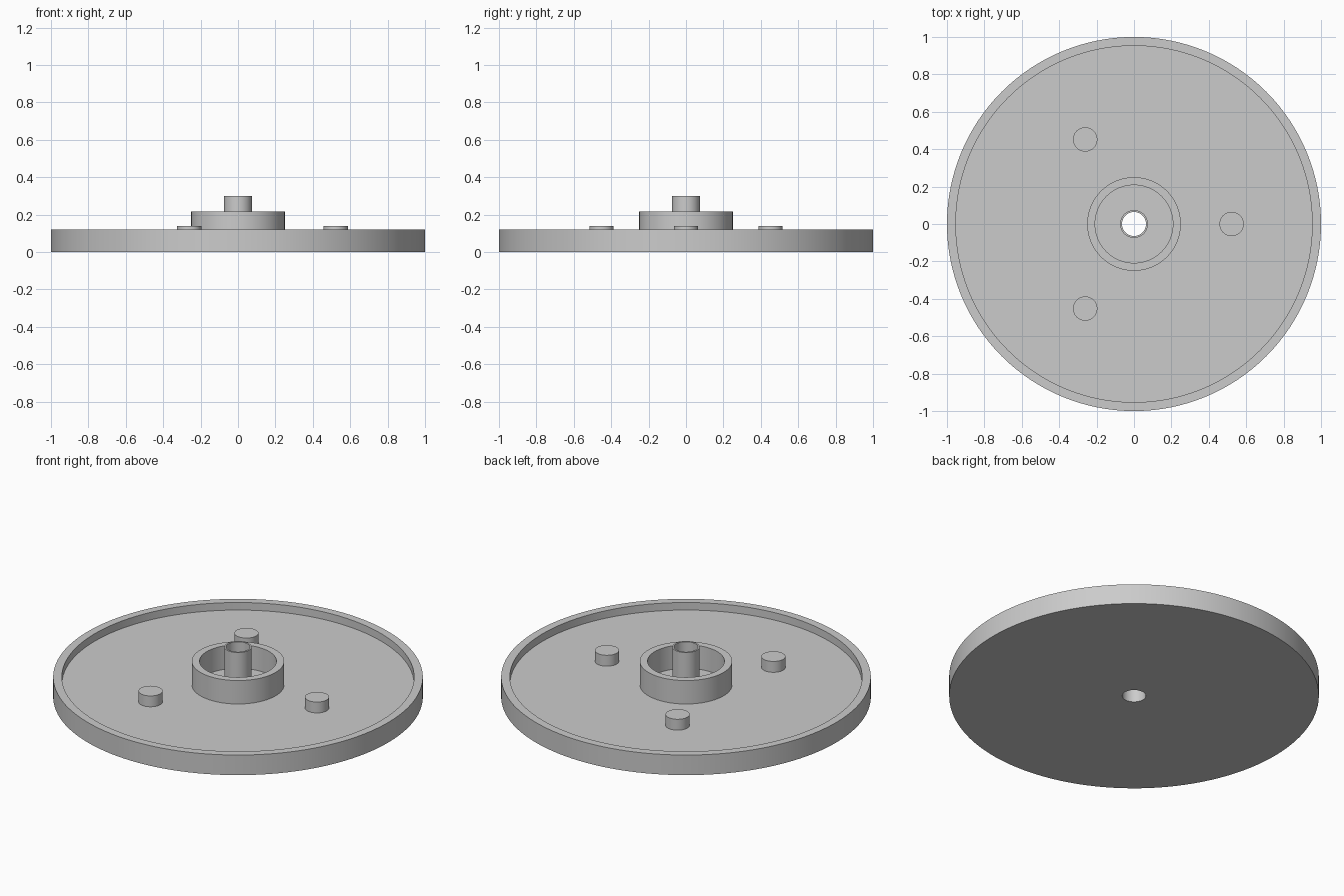
import bpy
import math

default_cube = bpy.data.objects.get("Cube")
if default_cube:
    bpy.data.objects.remove(default_cube, do_unlink=True)

grey = bpy.data.materials.new("light_grey")
grey.use_nodes = True
colour = (0.6, 0.6, 0.6, 1)
grey.diffuse_color = colour
grey.node_tree.nodes["Principled BSDF"].inputs["Base Color"].default_value = colour

FLOOR = 0.075
BORE = 0.064


def lathe(name, profile, location=(0, 0, 0), sides=128, closed=True):
    """Spin a (radius, height) profile, listed anticlockwise, about the z axis."""
    verts, rings = [], []
    for radius, z in profile:
        if radius == 0:
            rings.append([len(verts)] * sides)
            verts.append((0, 0, z))
            continue
        rings.append(list(range(len(verts), len(verts) + sides)))
        for i in range(sides):
            a = math.tau * i / sides
            verts.append((radius * math.cos(a), radius * math.sin(a), z))
    pairs = list(zip(rings, rings[1:]))
    if closed:
        pairs.append((rings[-1], rings[0]))
    faces = []
    for low, high in pairs:
        for i in range(sides):
            j = (i + 1) % sides
            loop = (low[i], low[j], high[j], high[i])
            faces.append(tuple(dict.fromkeys(loop)))
    mesh = bpy.data.meshes.new(name)
    mesh.from_pydata(verts, [], faces)
    mesh.materials.append(grey)
    obj = bpy.data.objects.new(name, mesh)
    obj.location = location
    bpy.context.collection.objects.link(obj)
    bpy.ops.object.select_all(action="DESELECT")
    obj.select_set(True)
    bpy.context.view_layer.objects.active = obj
    bpy.ops.object.shade_smooth_by_angle(angle=math.radians(30))
    return obj


# Round tray with rim, hub ring and bored central tube in one profile
lathe("tray_with_hub", [
    (BORE, 0), (1, 0), (1, 0.12), (0.953, 0.12), (0.953, FLOOR),
    (0.25, FLOOR), (0.25, 0.215), (0.208, 0.215), (0.208, FLOOR),
    (0.074, FLOOR), (0.074, 0.3), (BORE, 0.3),
])

# Three pegs spaced evenly on the floor
for n in range(3):
    angle = math.tau * n / 3
    lathe(f"peg_{n + 1}", [(0.065, FLOOR), (0.065, 0.14), (0, 0.14)],
          (0.522 * math.cos(angle), 0.522 * math.sin(angle), 0),
          sides=64, closed=False)
